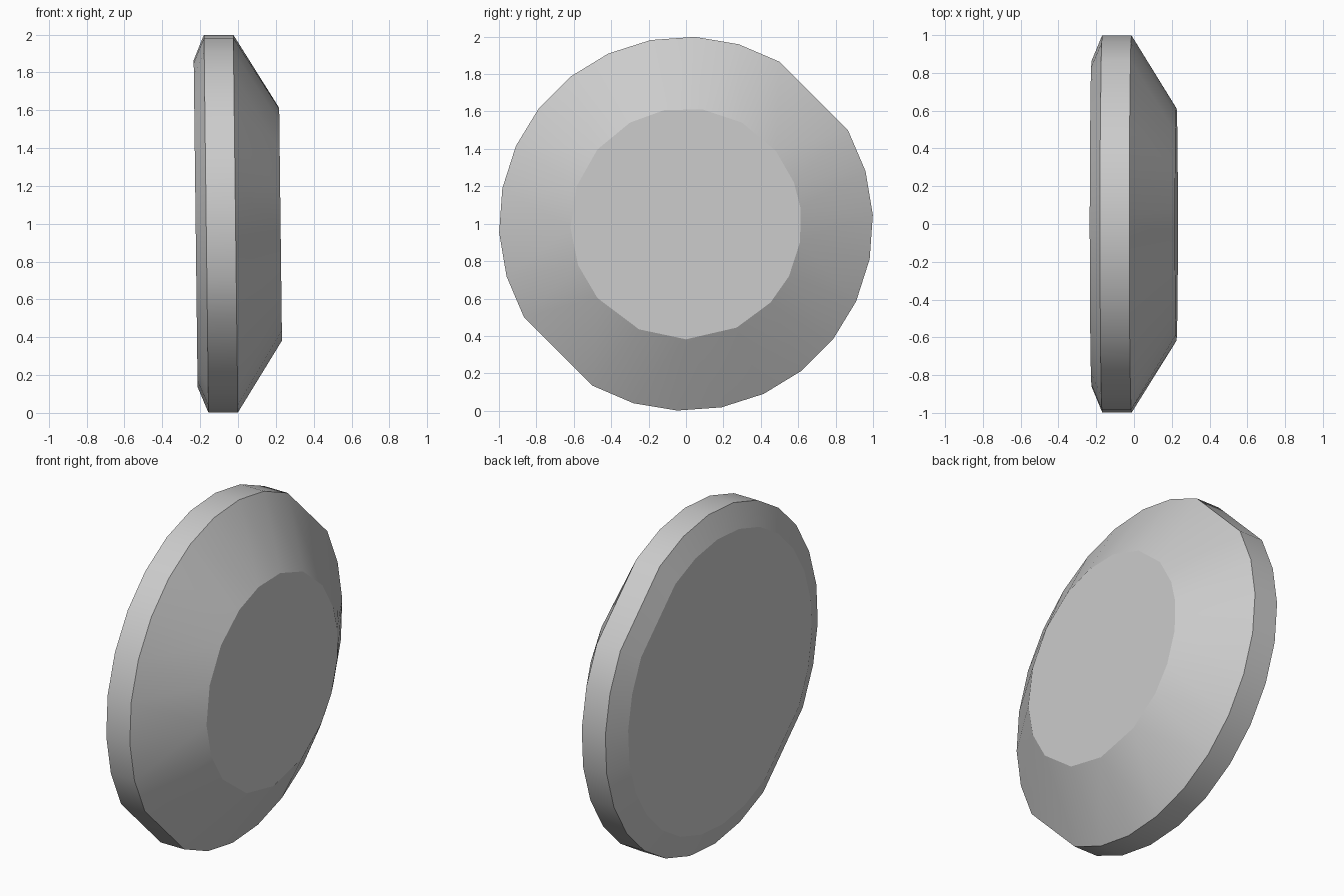
import bpy, bmesh
from math import radians, sin, cos

cube = bpy.data.objects.get("Cube")
if cube:
    bpy.data.objects.remove(cube, do_unlink=True)

# One plain grey for the whole disc
grey = bpy.data.materials.new("light_grey")
grey.use_nodes = True
colour = (0.6, 0.6, 0.6, 1)
grey.diffuse_color = colour
grey.node_tree.nodes["Principled BSDF"].inputs["Base Color"].default_value = colour

TILT = -0.012

# Rim angles: two arcs of eleven steps, with a flat cut at opposite corners
STEP = 150 / 11
rim_angles = [start + STEP * i for start in (60, 240) for i in range(12)]
# Uneven outline of the small raised face
cap_angles = [-90, -64, -43, -27, -9, 8, 21, 39, 61, 82, 101, 119, 140, 161, 182, 201, 220, 246]

bm = bmesh.new()


def ring(x, radius, angles):
    """Closed loop of edges around the x axis, slightly sheared."""
    verts = []
    for a in map(radians, angles):
        z = radius * sin(a)
        verts.append(bm.verts.new((x + TILT * z, radius * cos(a), z + 1)))
    edges = [bm.edges.new((v, verts[i - 1])) for i, v in enumerate(verts)]
    return verts, edges


# Back face, bevel, rim and cone up to the small face
rings = [ring(-0.224, 0.865, rim_angles), ring(-0.168, 1, rim_angles),
         ring(-0.013, 1, rim_angles), ring(0.225, 0.618, cap_angles)]
for (_, lower), (_, upper) in zip(rings, rings[1:]):
    bmesh.ops.bridge_loops(bm, edges=lower + upper)
bm.faces.new(rings[0][0])
bm.faces.new(rings[-1][0])
bmesh.ops.recalc_face_normals(bm, faces=bm.faces)

mesh = bpy.data.meshes.new("bevelled_disc")
bm.to_mesh(mesh)
bm.free()
mesh.materials.append(grey)
disc = bpy.data.objects.new("bevelled_disc", mesh)
bpy.context.collection.objects.link(disc)

bpy.ops.object.select_all(action="DESELECT")
disc.select_set(True)
bpy.context.view_layer.objects.active = disc
bpy.ops.object.shade_smooth_by_angle(angle=radians(22.5))
